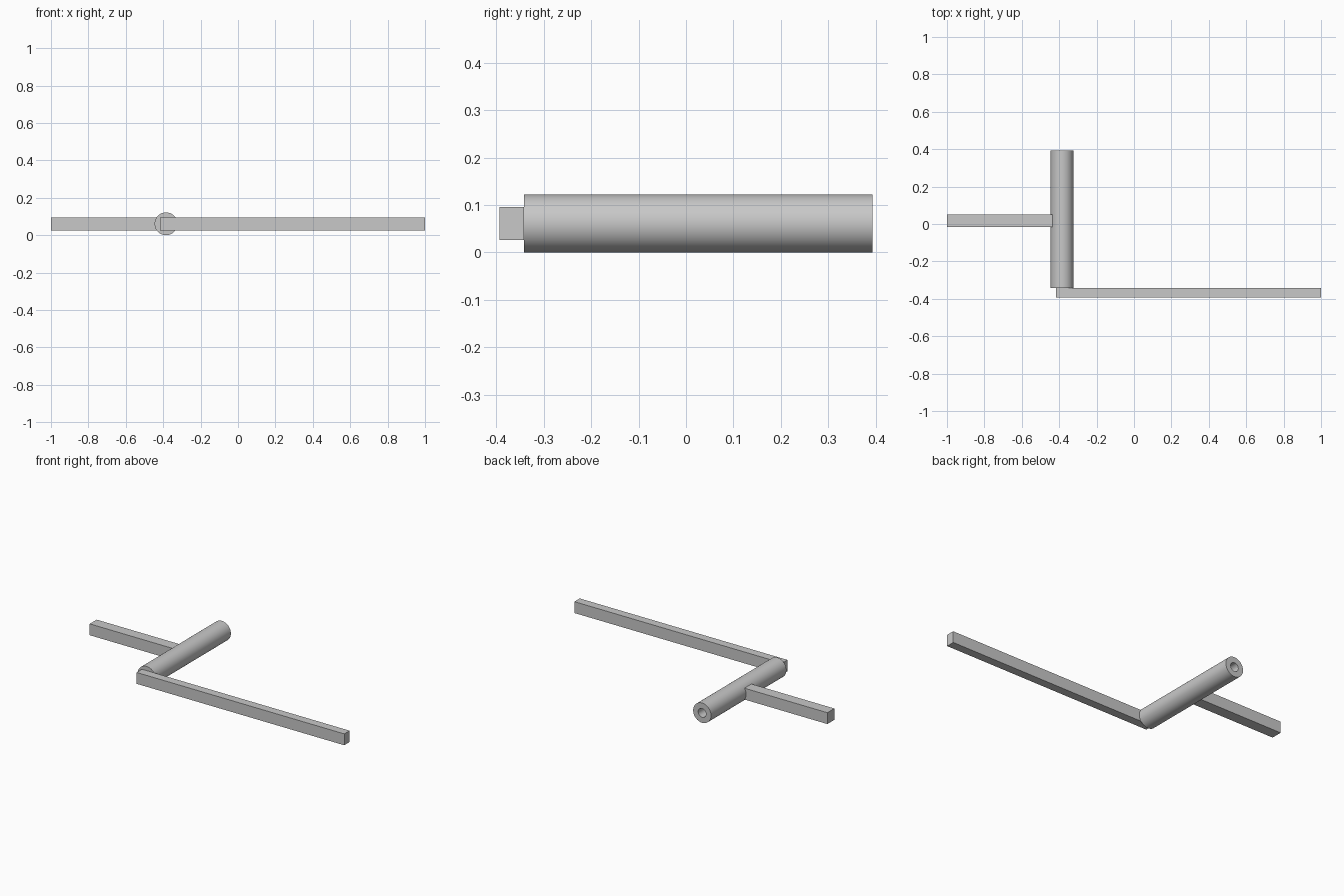
import bpy, math
from mathutils import Matrix

cube = bpy.data.objects.get("Cube")
if cube:
    bpy.data.objects.remove(cube, do_unlink=True)

steel = bpy.data.materials.new("plain_grey")
steel.use_nodes = True
GREY = (0.58, 0.58, 0.58, 1)
steel.diffuse_color = GREY
steel.node_tree.nodes["Principled BSDF"].inputs["Base Color"].default_value = GREY


def add_object(name, verts, faces):
    mesh = bpy.data.meshes.new(name)
    mesh.from_pydata(verts, [], faces)
    mesh.materials.append(steel)
    obj = bpy.data.objects.new(name, mesh)
    bpy.context.collection.objects.link(obj)
    return obj


def bar(name, low, high):
    """Square-edged bar between two opposite corners."""
    bpy.ops.mesh.primitive_cube_add(size=1)
    obj = bpy.context.object
    obj.name = name
    size = [b - a for a, b in zip(low, high)]
    middle = [(a + b) / 2 for a, b in zip(low, high)]
    obj.data.transform(Matrix.Translation(middle) @ Matrix.Diagonal((*size, 1)))
    obj.data.materials.append(steel)
    return obj


def tube(name, x, z, y0, y1, outer, inner, sides=64):
    """Hollow tube along y: a rectangular wall section swept round the axis."""
    section = [(outer, y0), (outer, y1), (inner, y1), (inner, y0)]
    n = len(section)
    verts, faces = [], []
    for i in range(sides):
        a = math.tau * i / sides
        verts += [(x + r * math.cos(a), y, z + r * math.sin(a)) for r, y in section]
        j = (i + 1) % sides
        for k in range(n):
            m = (k + 1) % n
            faces.append((i * n + k, i * n + m, j * n + m, j * n + k))
    obj = add_object(name, verts, faces)
    bpy.ops.object.select_all(action="DESELECT")
    obj.select_set(True)
    bpy.context.view_layer.objects.active = obj
    bpy.ops.object.shade_smooth_by_angle(angle=math.radians(30))
    return obj


# Hollow pivot sleeve
tube("pivot_sleeve", -0.385, 0.061, -0.341, 0.393, 0.061, 0.027)
# Long arm across the front end of the sleeve
bar("long_arm", (-0.417, -0.393, 0.026), (1.0, -0.341, 0.096))
# Short arm joined to the side of the sleeve
bar("short_arm", (-1.0, -0.017, 0.026), (-0.43, 0.051, 0.096))
